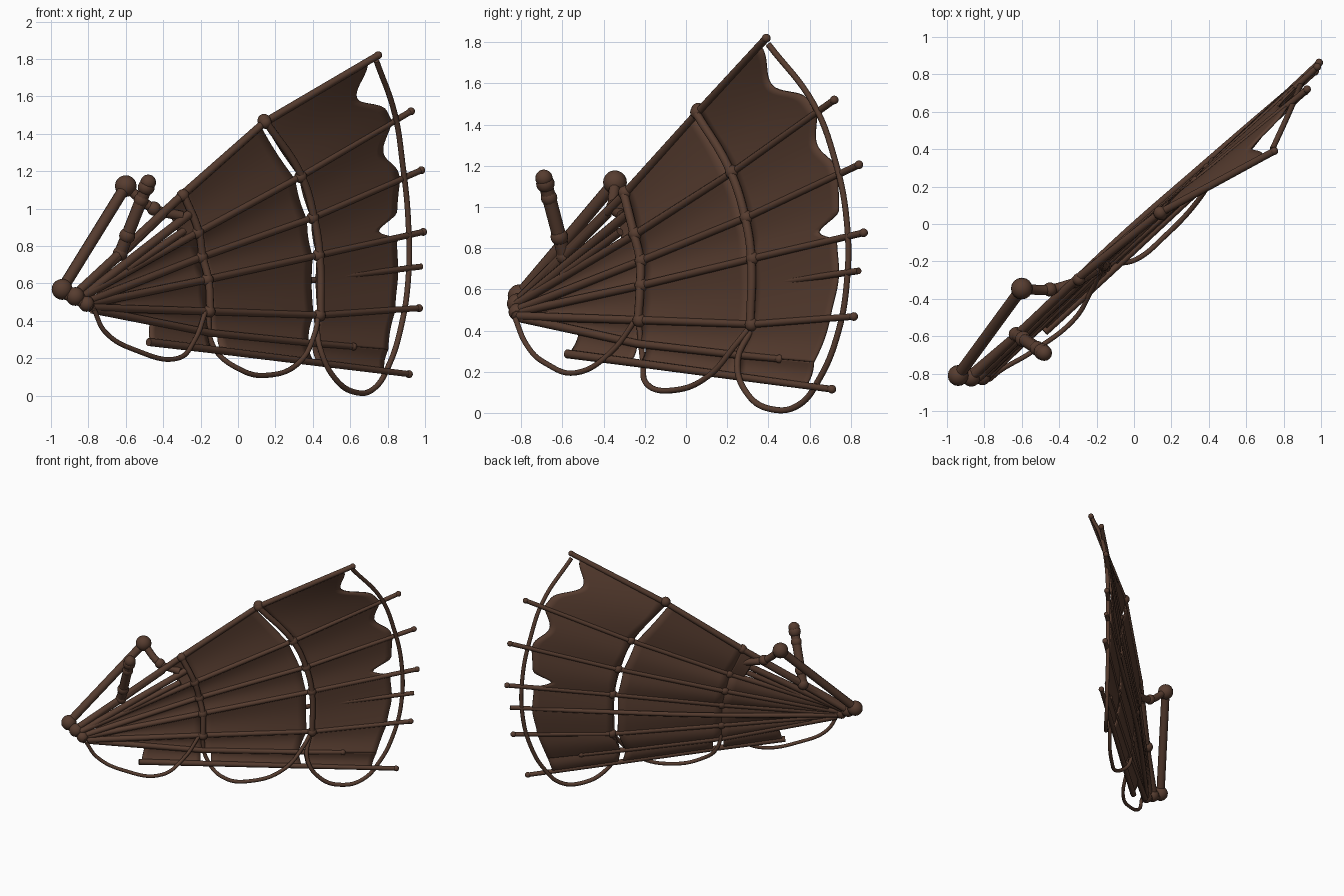
import bpy, bmesh, math
from mathutils import Vector as V

if "Cube" in bpy.data.objects:
    bpy.data.objects.remove(bpy.data.objects["Cube"])

def material(name, col):
    m = bpy.data.materials.new(name)
    m.diffuse_color = (*col, 1)
    m.use_nodes = True
    m.node_tree.nodes["Principled BSDF"].inputs["Base Color"].default_value = m.diffuse_color
    return m

wood = material("dark brown wood", (0.095, 0.046, 0.029))
front = V((0.68, -0.73, 0))          # direction the sail faces

def tube(name, pts, r, taper=1.0, smooth=True):
    """Round rod or rope through points, turned into a mesh."""
    cu = bpy.data.curves.new(name, 'CURVE')
    cu.dimensions = '3D'
    cu.bevel_depth = r
    cu.bevel_resolution = 3
    cu.resolution_u = 8
    cu.use_fill_caps = True
    sp = cu.splines.new('BEZIER' if smooth else 'POLY')
    pool = sp.bezier_points if smooth else sp.points
    pool.add(len(pts) - 1)
    for i, p in enumerate(pts):
        pool[i].radius = 1 + (taper - 1) * i / (len(pts) - 1)
        if smooth:
            pool[i].co = p
            pool[i].handle_left_type = pool[i].handle_right_type = 'AUTO'
        else:
            pool[i].co = (*p, 1)
    ob = bpy.data.objects.new(name, cu)
    bpy.context.collection.objects.link(ob)
    bpy.ops.object.select_all(action='DESELECT')
    ob.select_set(True)
    bpy.context.view_layer.objects.active = ob
    bpy.ops.object.convert(target='MESH')
    ob = bpy.context.view_layer.objects.active
    ob.data.materials.clear()
    ob.data.materials.append(wood)
    bpy.ops.object.shade_smooth_by_angle(angle=math.radians(50))

def knob(name, p, r):
    bpy.ops.mesh.primitive_uv_sphere_add(segments=16, ring_count=10, radius=r, location=p)
    ob = bpy.context.object
    ob.name = name
    ob.data.materials.append(wood)
    bpy.ops.object.shade_smooth()

# Ribs: base, inner tie, outer tie, tip, and where the sail ends before the tip
ribs = {
    "top":    ((-.87, -.82, .54), (-.30, -.29, 1.07), (.14, .06, 1.46), (.75, .39, 1.82), .90),
    "second": ((-.83, -.82, .53), (-.22, -.24, .87), (.33, .23, 1.17), (.925, .72, 1.52), .83),
    "third":  ((-.81, -.82, .50), (-.20, -.21, .74), (.395, .30, .95), (.98, .84, 1.205), .80),
    "fourth": ((-.80, -.81, .49), (-.17, -.21, .62), (.425, .33, .75), (.99, .863, .875), .75),
    "fifth":  ((-.78, -.81, .47), (-.16, -.22, .45), (.43, .325, .43), (.968, .815, .468), .76),
    "short":  ((-.78, -.80, .46), (-.15, -.23, .335), (.40, .26, .28), (.94, .745, .235), .74),
    "bottom": ((-.78, -.81, .44), (-.13, -.26, .245), (.43, .26, .175), (.914, .708, .115), .72),
}
P = {k: [V(p) for p in v[:4]] for k, v in ribs.items()}
P["bottom"][0] = V((-.80, -.87, .325))
names = list(ribs)
for k in names:
    pts = P[k][:]
    if k == "short":
        pts[3] = pts[2].lerp(pts[3], .40)
    if k == "bottom":
        pts[0] = pts[0].lerp(pts[1], .48)
    tube(k + "_rib", pts, .025 if k == "top" else .022, .75, smooth=False)
    knob(k + "_rib_cap", pts[3], .021)
    if k not in ("short", "bottom"):
        for p in pts[1:3]:
            knob(k + "_rib_lashing", p + front * .008, .034)
tube("rear_rib", [(-.80, -.80, .48), (-.20, -.19, .55), (.42, .36, .62), (.98, .84, .69)], .018, .9)

# Sail panels: patches between neighbouring ribs, split at the two ties
def sail_panel(name, a, b, seg, f0, f1, dip=(0, .5, .3)):
    """f0, f1: start and end fractions on ribs a and b; dip: notch depth, centre, width."""
    bm = bmesh.new()
    nu, nt = 12, 20
    A, B = P[a], P[b]
    grid = []
    for j in range(nt + 1):
        t = j / nt
        s0 = f0[0] + (f0[1] - f0[0]) * t
        s1 = f1[0] + (f1[1] - f1[0]) * t
        d = abs(t - dip[1]) / dip[2]
        if d < 1:
            s1 -= dip[0] * (.5 + .5 * math.cos(math.pi * d))
        row = []
        for i in range(nu + 1):
            s = s0 + (s1 - s0) * i / nu
            p = A[seg].lerp(A[seg + 1], s).lerp(B[seg].lerp(B[seg + 1], s), t)
            row.append(bm.verts.new(p - front * .012 * math.sin(math.pi * t)))
        grid.append(row)
    for j in range(nt):
        for i in range(nu):
            bm.faces.new((grid[j][i], grid[j + 1][i], grid[j + 1][i + 1], grid[j][i + 1]))
    me = bpy.data.meshes.new(name)
    bm.to_mesh(me)
    bm.free()
    me.materials.append(wood)
    ob = bpy.data.objects.new(name, me)
    bpy.context.collection.objects.link(ob)
    so = ob.modifiers.new("thickness", 'SOLIDIFY')
    so.thickness = .012
    so.offset = 0
    bpy.ops.object.select_all(action='DESELECT')
    ob.select_set(True)
    bpy.context.view_layer.objects.active = ob
    bpy.ops.object.shade_smooth_by_angle(angle=math.radians(40))

inner_start = [.88, .12, .12, .12, .22, .50]
dips = [(.17, .4, .4), (.10, .4, .5), (.17, .80, .25), (-.03, .5, .5), (0, .5, .5), (0, .5, .5)]
for n, (a, b) in enumerate(zip(names, names[1:])):
    last = b == "bottom"
    s = inner_start[n]
    sail_panel(f"sail_inner_{a}", a, b, 0, (s, s), (.98, .98) if last else (1, 1))
    sail_panel(f"sail_middle_{a}", a, b, 1, (.08, .08) if last else (0, 0), (.95, .95))
    sail_panel(f"sail_outer_{a}", a, b, 2, (0, 0), (ribs[a][4], ribs[b][4]), dips[n])

# Ties across the ribs
for seg, label in ((1, "inner"), (2, "outer")):
    pts = [P[k][seg] + front * .018 for k in names[:5]]
    tube(label + "_tie", pts, .021)
knob("top_rib_joint", P["top"][2] + V((0, 0, .01)), .036)

# Hanging ropes and the outer rim rope
tube("rope_near_hub", [(-.77, -.83, .46), (-.71, -.78, .34), (-.54, -.68, .24), (-.32, -.51, .20),
                       (-.23, -.36, .30), (-.17, -.24, .46)], .013)
tube("rope_middle", [(-.16, -.23, .45), (-.13, -.21, .26), (.01, -.19, .14), (.17, -.06, .11),
                     (.33, .11, .18), (.41, .24, .33), (.43, .32, .43)], .014)
tube("rope_rim", [(.42, .32, .41), (.44, .25, .25), (.52, .30, .09), (.63, .42, .017), (.73, .55, .04),
                  (.81, .65, .17), (.87, .73, .36), (.91, .78, .62), (.91, .78, .94),
                  (.88, .72, 1.24), (.84, .62, 1.50), (.74, .40, 1.79)], .015)

# Hub where the ribs meet
for p, r in (((-.94, -.81, .568), .056), ((-.87, -.82, .53), .05), ((-.81, -.82, .49), .042)):
    knob("hub_knob", p, r)
tube("hub_bar", [(-.95, -.81, .56), (-.87, -.82, .52), (-.78, -.82, .47)], .035, .8)

# Support arm with elbow
elbow = V((-.60, -.345, 1.12))
tube("support_arm", [(-.94, -.81, .57), elbow], .031, smooth=False)
knob("support_elbow", elbow, .058)
tube("elbow_brace", [elbow, (-.45, -.35, 1.00), (-.30, -.31, .96)], .027)
knob("brace_joint", (-.45, -.35, 1.00), .038)

# Extra rods beside the top rib
tube("side_rod", [(-.88, -.81, .53), (-.62, -.59, .76), (-.40, -.38, .97)], .024, smooth=False)
tube("lower_rod", [(-.84, -.82, .52), (-.26, -.28, .97)], .024, smooth=False)
tube("short_rod", [(-.60, -.60, .67), (-.29, -.32, .88)], .02, smooth=False)

# Lever standing off the side rod
low, high = V((-.63, -.59, .76)), V((-.48, -.69, 1.14))
tube("lever", [low, high], .034, smooth=False)
for f, r in ((0, .04), (.25, .043), (.75, .04), (.93, .045), (1, .042)):
    knob("lever_ring", low.lerp(high, f), r)
